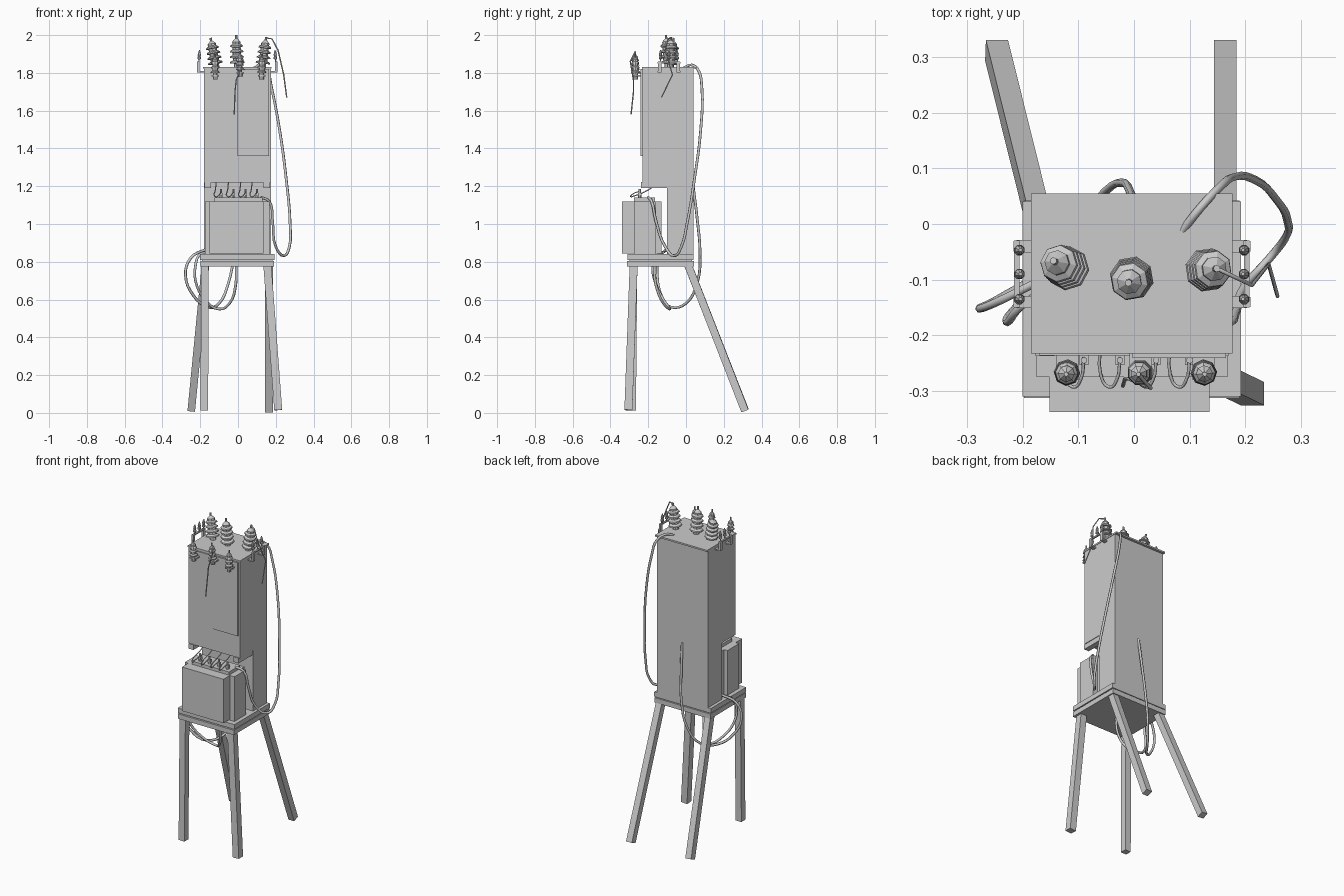
import bpy, math
from mathutils import Vector

if "Cube" in bpy.data.objects:
    bpy.data.objects.remove(bpy.data.objects["Cube"])


def mesh_object(name, verts, faces):
    me = bpy.data.meshes.new(name)
    me.from_pydata(verts, [], faces)
    ob = bpy.data.objects.new(name, me)
    bpy.context.collection.objects.link(ob)
    return ob


BOX_FACES = [(0, 3, 2, 1), (4, 5, 6, 7), (0, 1, 5, 4), (1, 2, 6, 5), (2, 3, 7, 6), (3, 0, 4, 7)]


def box(name, x0, x1, y0, y1, z0, z1):
    v = [(x, y, z) for z in (z0, z1) for x, y in ((x0, y0), (x1, y0), (x1, y1), (x0, y1))]
    return mesh_object(name, v, BOX_FACES)


def beam(name, bottom, top, half):
    """Square beam between two centre points, ends cut square."""
    a, b = Vector(bottom), Vector(top)
    d = (b - a).normalized()
    u = Vector((0, 1, 0)).cross(d).normalized()
    w = d.cross(u)
    v = [p + u * sx * half + w * sy * half for p in (a, b)
         for sx, sy in ((-1, -1), (1, -1), (1, 1), (-1, 1))]
    return mesh_object(name, v, BOX_FACES)


def lathe(name, base, tip, profile, sides=8):
    """Turned part; profile = (radius, fraction of the axis length)."""
    a, b = Vector(base), Vector(tip)
    q = (b - a).to_track_quat('Z', 'Y')
    length = (b - a).length
    verts, faces = [], []
    for r, t in profile:
        for i in range(sides):
            an = 2 * math.pi * (i + .5) / sides
            verts.append(a + q @ Vector((r * math.cos(an), r * math.sin(an), t * length)))
    for k in range(len(profile) - 1):
        for i in range(sides):
            j = (i + 1) % sides
            faces.append((k * sides + i, k * sides + j, (k + 1) * sides + j, (k + 1) * sides + i))
    n = (len(profile) - 1) * sides
    faces += [tuple(range(sides))[::-1], tuple(range(n, n + sides))]
    return mesh_object(name, verts, faces)


def cable(name, pts, r, smooth=True):
    cu = bpy.data.curves.new(name, 'CURVE')
    cu.dimensions = '3D'
    cu.bevel_depth = r
    cu.bevel_resolution = 1
    cu.resolution_u = 4
    cu.use_fill_caps = True
    sp = cu.splines.new('BEZIER')
    sp.bezier_points.add(len(pts) - 1)
    for p, co in zip(sp.bezier_points, pts):
        p.co = co
        p.handle_left_type = p.handle_right_type = 'AUTO' if smooth else 'VECTOR'
    ob = bpy.data.objects.new(name, cu)
    bpy.context.collection.objects.link(ob)
    return ob


# Legs: uneven splay, tops hidden in the platform
beam("front_left_leg", (-.178, -.285, .012), (-.176, -.278, .785), .02)
beam("front_right_leg", (.213, -.305, .015), (.155, -.277, .785), .021)
beam("back_left_leg", (-.247, .312, .015), (-.172, .01, .785), .02)
beam("back_right_leg", (.164, .312, .01), (.164, .01, .785), .02)

# Platform slabs
box("platform_lower", -.198, .19, -.313, .042, .775, .805)
box("platform_upper", -.2, .192, -.31, .04, .81, .84)
box("platform_core", -.19, .182, -.30, .032, .80, .815)

# Cabinet: L-shaped side profile extruded across the width
prof = [(-.10, .84), (.04, .84), (.04, 1.825), (-.23, 1.825), (-.23, 1.22), (-.10, 1.22)]
X0, X1, n = -.181, .174, len(prof)
mesh_object("cabinet", [(x, y, z) for x in (X0, X1) for y, z in prof],
            [(5, 4, 3, 2), (5, 2, 1, 0), (8, 9, 10, 11), (6, 7, 8, 11)]
            + [(i, (i + 1) % n, (i + 1) % n + n, i + n) for i in range(n)])
box("cabinet_roof", -.185, .177, -.233, .055, 1.822, 1.832)
box("left_door", -.17, -.007, -.236, -.228, 1.36, 1.815)
box("right_door", -.003, .165, -.241, -.228, 1.36, 1.82)
for x, s in ((-.16, "left"), (.153, "right")):
    box(s + "_cabinet_skid", x - .017, x + .017, -.237, -.09, 1.19, 1.222)

# Transformer tank with front and rear cooling blocks
box("transformer_tank", -.175, .168, -.275, -.16, .84, 1.12)
box("front_cooling_block", -.152, .136, -.338, -.27, .845, 1.12)
box("rear_cooling_block", -.152, .136, -.165, -.13, .845, 1.12)
box("transformer_lid", -.125, .13, -.275, -.165, 1.118, 1.14)

# Low-voltage terminals with looping leads up to the cabinet
for i, x in enumerate((-.09, -.025, .04, .10)):
    lathe(f"terminal_{i}", (x, -.245, 1.13), (x, -.245, 1.185),
          [(.009, 0), (.009, .4), (.006, .45), (.006, 1)], 6)
    box(f"terminal_clamp_{i}", x - .008, x + .008, -.253, -.235, 1.15, 1.165)
    cable(f"terminal_lead_{i}", [(x, -.24, 1.175), (x - .006, -.28, 1.16), (x - .02, -.293, 1.145),
                                 (x - .035, -.27, 1.15), (x - .03, -.2, 1.18), (x - .025, -.14, 1.225)], .003)


def shed_profile(r, core, sheds, start, end):
    p = [(core, 0), (core, start)]
    step = (end - start) / sheds
    for k in range(sheds):
        rr = r * (1 - .13 * k / max(1, sheds - 1))
        t = start + k * step
        p += [(rr, t + step * .08), (rr * .95, t + step * .35), (core * 1.25, t + step * .6), (core * 1.25, t + step)]
    return p + [(core * .9, end + .04), (core * .35, end + .1), (core * .35, 1)]


# Roof bushings
big = shed_profile(.04, .018, 4, .14, .80)
for i, (b, t) in enumerate((((-.115, -.082, 1.825), (-.145, -.066, 1.985)),
                            ((-.003, -.096, 1.825), (-.01, -.106, 2.0)),
                            ((.128, -.083, 1.825), (.149, -.08, 1.99)))):
    lathe(f"roof_bushing_{i}", b, t, big)

# Front insulators on small brackets
small = shed_profile(.024, .012, 3, .25, .78)
for i, (x, tx, z) in enumerate(((-.12, -.122, 0), (.012, .008, .015), (.125, .127, 0))):
    lathe(f"front_insulator_{i}", (x, -.266, 1.765 + z), (tx, -.27, 1.9 + z), small)
    box(f"front_insulator_bracket_{i}", x - .02, x + .02, -.28, -.228, 1.782 + z, 1.79 + z)

# Pin racks on both sides
for s, side in ((-1, "left"), (1, "right")):
    off = -.008 if s < 0 else 0
    X = s * .203 + off
    for k, y in enumerate((-.04, -.14)):
        xi = s * .172
        box(f"{side}_rack_tab_{k}", min(X, xi), max(X, xi), y - .011, y + .011, 1.803, 1.811)
        box(f"{side}_rack_post_{k}", X - .006, X + .006, y - .009, y + .009, 1.803, 1.86)
    box(f"{side}_rack_bar", X - .005, X + .005, -.15, -.03, 1.85, 1.858)
    for k, y in enumerate((-.047, -.09, -.135)):
        lathe(f"{side}_rack_pin_{k}", (X - s * .004, y, 1.855), (X - s * .007, y, 1.92),
              [(.004, 0), (.004, .25), (.01, .3), (.01, .45), (.006, .5), (.009, .6), (.008, .75), (.003, 1)], 8)

# Heavy cables
cable("right_cable", [(.087, -.012, 1.826), (.12, .03, 1.842), (.155, .067, 1.81), (.178, .084, 1.72),
                      (.22, .078, 1.5), (.255, .045, 1.24), (.276, .005, 1.0), (.272, -.025, .88),
                      (.245, -.06, .832), (.2, -.11, .88), (.183, -.16, 1.02), (.165, -.182, 1.12),
                      (.12, -.2, 1.142)], .0075)
cable("back_cable", [(0, .038, 1.2), (-.008, .06, 1.02), (-.02, .074, .85), (-.05, .06, .69),
                     (-.1, 0, .58), (-.16, -.08, .56), (-.235, -.13, .62), (-.278, -.152, .73),
                     (-.25, -.142, .82), (-.165, -.1, .868)], .0075)
cable("underside_cable", [(-.01, -.17, .79), (-.012, -.16, .68), (-.045, -.12, .58), (-.1, -.085, .55),
                          (-.175, -.12, .6), (-.225, -.165, .7), (-.225, -.175, .78),
                          (-.205, -.15, .835), (-.165, -.12, .85)], .0075)

# Loose thin wires
cable("right_loose_wire", [(.149, -.08, 1.985), (.18, -.095, 1.98), (.212, -.11, 1.92),
                           (.242, -.072, 1.79), (.258, -.13, 1.67)], .0035, False)
cable("front_loose_wire", [(.008, -.27, 1.91), (.03, -.295, 1.86), (-.01, -.278, 1.76),
                           (-.016, -.278, 1.70), (-.02, -.291, 1.58)], .0035, False)
